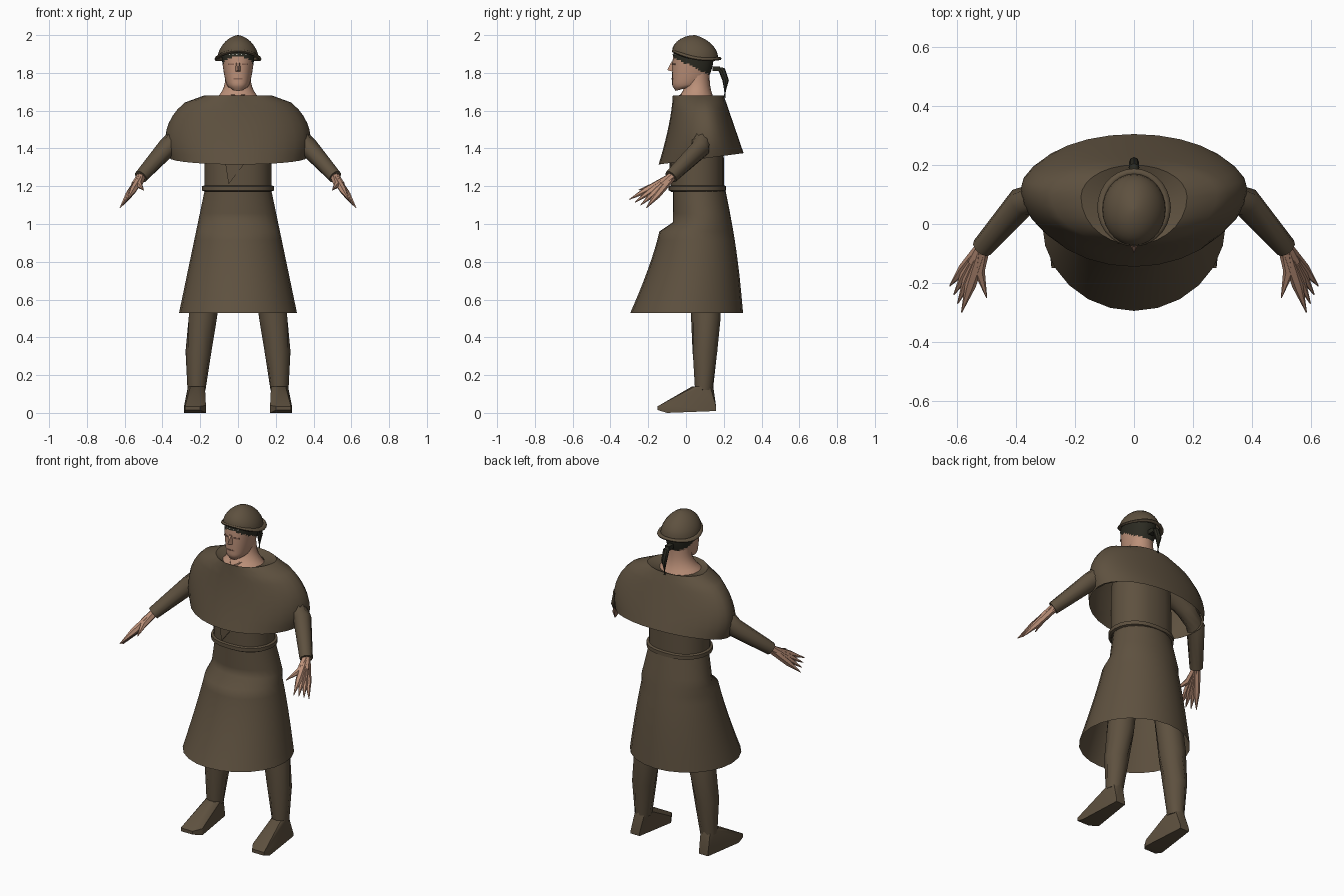
import bpy, bmesh, math
from mathutils import Vector

cube = bpy.data.objects.get("Cube")
if cube:
    bpy.data.objects.remove(cube)


def material(name, *colour):
    mat = bpy.data.materials.new(name)
    mat.use_nodes = True
    mat.diffuse_color = (*colour, 1)
    mat.node_tree.nodes["Principled BSDF"].inputs["Base Color"].default_value = (*colour, 1)
    mat.node_tree.nodes["Principled BSDF"].inputs["Roughness"].default_value = 0.9
    return mat


CLOTH = material("brown cloth", 0.112, 0.082, 0.05)
SKIN = material("skin", 0.5, 0.28, 0.19)
DARK = material("dark scarf", 0.025, 0.024, 0.016)
SHADE = material("eye and lip brown", 0.25, 0.13, 0.09)
PALE = material("pale scarf dots", 0.5, 0.5, 0.45)


def finish(name, bm, mat, mirror=False, sharp=40):
    """Turn a bmesh into a named, shaded object, mirrored across x if asked."""
    bmesh.ops.recalc_face_normals(bm, faces=bm.faces)
    mesh = bpy.data.meshes.new(name)
    bm.to_mesh(mesh)
    bm.free()
    obj = bpy.data.objects.new(name, mesh)
    bpy.context.collection.objects.link(obj)
    mesh.materials.append(mat)
    bpy.ops.object.select_all(action="DESELECT")
    obj.select_set(True)
    bpy.context.view_layer.objects.active = obj
    bpy.ops.object.shade_smooth_by_angle(angle=math.radians(sharp))
    if mirror:
        obj.modifiers.new("mirror", "MIRROR").use_mirror_merge = False
    return obj


def bridge(bm, rings, close_start, close_end):
    for lower, upper in zip(rings, rings[1:]):
        for i in range(len(lower)):
            bm.faces.new((lower[i - 1], lower[i], upper[i], upper[i - 1]))
    if close_start:
        bm.faces.new(rings[0])
    if close_end:
        bm.faces.new(rings[-1])


def circle(count):
    angles = [math.tau * i / count for i in range(count)]
    return [(math.cos(angle), math.sin(angle)) for angle in angles]


def loft(name, section, steps, mat, sides=24, close_start=False, close_end=False,
         middle=0.5, power=1, sharp=40, dip=0):
    """Stack rings; section(t) gives height, half width, front, back and rise at the back."""
    bm = bmesh.new()
    rings = []
    for step in range(steps + 1):
        height, half, front, back, rise = section(step / steps)
        centre = front + (back - front) * middle
        ring = []
        for c, s in circle(sides):
            x = half * math.copysign(abs(c) ** power, c)
            y = centre + s * (back - centre if s > 0 else centre - front)
            z = height + rise * (y - front) / (back - front) - dip * x * x
            ring.append(bm.verts.new((x, y, z)))
        rings.append(ring)
    bridge(bm, rings, close_start, close_end)
    return finish(name, bm, mat, sharp=sharp)


def tube(name, points, radii, mat, sides=8, mirror=True):
    """Sweep a round section along a path."""
    bm = bmesh.new()
    path = [Vector(point) for point in points]
    last = len(path) - 1
    rings = []
    for k, radius in enumerate(radii):
        along = path[min(k + 1, last)] - path[max(k - 1, 0)]
        turn = along.to_track_quat("Z", "Y")
        rings.append([bm.verts.new(path[k] + turn @ Vector((c, s, 0)) * radius)
                      for c, s in circle(sides)])
    bridge(bm, rings, True, True)
    return finish(name, bm, mat, mirror)


def block(xs, ys, zs):
    return [(x, y, z) for x in xs for y in ys for z in zs]


def hull(name, points, mat, mirror=False):
    bm = bmesh.new()
    for point in points:
        bm.verts.new(point)
    result = bmesh.ops.convex_hull(bm, input=bm.verts)
    inside = [item for item in result["geom_interior"] if isinstance(item, bmesh.types.BMVert)]
    bmesh.ops.delete(bm, geom=inside, context="VERTS")
    return finish(name, bm, mat, mirror, sharp=30)


# Shoulder cape: quick rounding over the shoulders, open at the hem
def cape_section(t):
    half = 0.18 + 0.205 * math.sqrt(math.sin(2.2 * t))
    return 1.68 - 0.365 * t, half, -0.07 - 0.075 * t ** 1.5, 0.2 + 0.105 * t, 0.06 * t


loft("shoulder_cape", cape_section, 9, CLOTH, 28, middle=0.6)
loft("cape_collar", lambda t: (1.66 + 0.02 * t, 0.11 + 0.07 * t, -0.06 - 0.01 * t,
                               0.16 + 0.04 * t, 0), 1, CLOTH, 28, middle=0.6)


# Tunic body, narrowing at the shoulders, with a pointed flap
def tunic_section(t):
    slope = 0.05 * t ** 6
    return 1.17 + 0.485 * t, 0.178 - slope, slope - 0.08, 0.2 - slope, 0


loft("tunic_body", tunic_section, 8, CLOTH, close_end=True, power=0.8)
hull("tunic_flap", block((-0.07, 0.05), (-0.087, -0.08), (1.34,))
     + block((-0.05,), (-0.087, -0.08), (1.21,)), CLOTH)


# Belt with a raised band
def belt_section(t):
    swell = 0.02 * min(1, 3 * math.sin(math.pi * t))
    return 1.17 + 0.037 * t, 0.171 + swell, -0.072 - swell, 0.193 + swell, 0


loft("belt", belt_section, 5, CLOTH, power=0.8)


# Skirt: a flare rounded over the hips, with a fold stepping forward below them
def skirt_section(t):
    fold = 0.065 + 0.16 * (t - 0.3) ** 1.3 / 0.63 if t > 0.3 else 0
    hips = 0.012 * math.sin(math.pi * t)
    return 1.2 - 0.67 * t, 0.172 + 0.14 * t, -0.07 - fold, 0.205 + 0.097 * t + hips, 0


loft("skirt", skirt_section, 14, CLOTH, sharp=85)

# Legs and boots
tube("leg", [(0.15, 0.1, 0.8), (0.187, 0.105, 0.5), (0.21, 0.1, 0.32), (0.22, 0.095, 0.12)],
     (0.08, 0.078, 0.068, 0.048), CLOTH, 10)
ankle = [(0.22 + 0.045 * c, 0.088 + 0.056 * s, 0.14) for c, s in circle(8)]
hull("boot", ankle + block((0.2, 0.26), (0.16,), (0.01, 0.03))
     + block((0.17, 0.285), (-0.1,), (0, 0.04)) + block((0.2, 0.28), (-0.15,), (0.015, 0.035)),
     CLOTH, mirror=True)

# Sleeves, bent forward at the elbow
tube("sleeve", [(0.17, 0.08, 1.56), (0.3, 0.09, 1.475), (0.38, 0.075, 1.4), (0.515, -0.08, 1.25)],
     (0.07, 0.06, 0.052, 0.037), CLOTH, 10)

# Hands: fingers fan out from a flat palm through their knuckles to pointed tips
wrist = Vector((0.51, -0.07, 1.255))
tube("wrist", [(0.49, -0.04, 1.28), wrist, (0.545, -0.13, 1.205)], (0.025, 0.025, 0.022), SKIN)
outer_tip, inner_tip = Vector((0.625, -0.21, 1.085)), Vector((0.585, -0.3, 1.13))
thickness = Vector((0.01, 0.002, 0.01))
palm = [wrist + thickness, wrist - thickness]
for i, finger in enumerate(("little", "ring", "middle", "index")):
    tip = outer_tip.lerp(inner_tip, i / 3)
    knuckle = wrist.lerp(tip, 0.6)
    palm += [knuckle + thickness, knuckle - thickness]
    tube(finger + "_finger", [wrist, knuckle, tip], (0.022, 0.019, 0.002), SKIN, 6)
thumb_tip = Vector((0.5, -0.25, 1.18))
knuckle = wrist.lerp(thumb_tip, 0.5) + Vector((0.02, 0, -0.01))
hull("palm", palm + [knuckle], SKIN, mirror=True)
tube("thumb", [wrist, knuckle, thumb_tip], (0.024, 0.019, 0.002), SKIN, 6)


# Neck, spreading into the collar with a point at the throat
def neck_section(t):
    spread = 0.06 * (1 - t) ** 3
    return 1.655 + 0.145 * t, 0.067 + spread, -spread, 0.125 + spread / 2, 0


loft("neck", neck_section, 6, SKIN, 16)
hull("throat", block((-0.05, 0.05), (-0.01,), (1.66, 1.69)) + [(0, -0.068, 1.672)], SKIN)


# Head: a narrow chin widening to the crown, with the scarf over crown and nape
def head_section(t):
    grow = t ** 0.35
    front = -0.055 - 0.018 * min(1, 8 * t) + 0.01 * t ** 5
    back = 0.06 + 0.1 * grow - 0.025 * t ** 6
    return 1.705 + 0.215 * t, 0.035 + 0.055 * grow, front, back, 0.03 * (1 - t)


head = loft("head", head_section, 20, SKIN, 40, True, True, power=0.85)
head.data.materials.append(DARK)
for face in head.data.polygons:
    face.material_index = int(face.center.z > 1.85 - face.center.y / 2)
for x in (-0.05, -0.03, -0.01, 0.015, 0.04):
    y = -0.072 + 5 * x * x
    hull("scarf_dot", block((x, x + 0.007), (y, y + 0.008), (1.894, 1.9)), PALE)

# Facial features
hull("nose", block((-0.008, 0.008), (-0.065, -0.076), (1.86,))
     + block((-0.017, 0.017), (-0.065,), (1.805,)) + [(0, -0.1, 1.815)], SKIN)
hull("eye", block((0.022,), (-0.073, -0.066), (1.842, 1.85))
     + block((0.05,), (-0.062, -0.055), (1.842, 1.85)), SHADE, mirror=True)
hull("mouth", block((-0.025, 0.025), (-0.071, -0.066), (1.766, 1.772))
     + block((0,), (-0.077,), (1.766, 1.772)), SHADE)

# Scarf knot and hanging tail
hull("scarf_knot", block((-0.015, 0.015), (0.14, 0.18), (1.81, 1.835)), DARK)
tube("scarf_tail", [(0, 0.165, 1.825), (0, 0.19, 1.815), (0, 0.21, 1.76), (0, 0.205, 1.67)],
     (0.008, 0.018, 0.017, 0.006), DARK, mirror=False)


# Helmet dome and rolled brim, arched over the brow and dipping at the sides
def dome_section(t):
    wide, tall = math.cos(1.54 * t), math.sin(1.54 * t)
    reach = 0.122 * wide
    return 1.912 + 0.088 * tall, 0.108 * wide, 0.048 - reach, 0.048 + reach, -0.03 * wide


def brim_section(t):
    out, lift = 0.012 * math.cos(math.tau * t), 0.009 * math.sin(math.tau * t)
    return 1.916 + lift, 0.113 + out, -0.064 - out, 0.176 + out, -0.04


loft("helmet_dome", dome_section, 7, CLOTH, 28, close_end=True, sharp=60, dip=1.5)
loft("helmet_brim", brim_section, 8, CLOTH, 28, sharp=60, dip=1.5)
